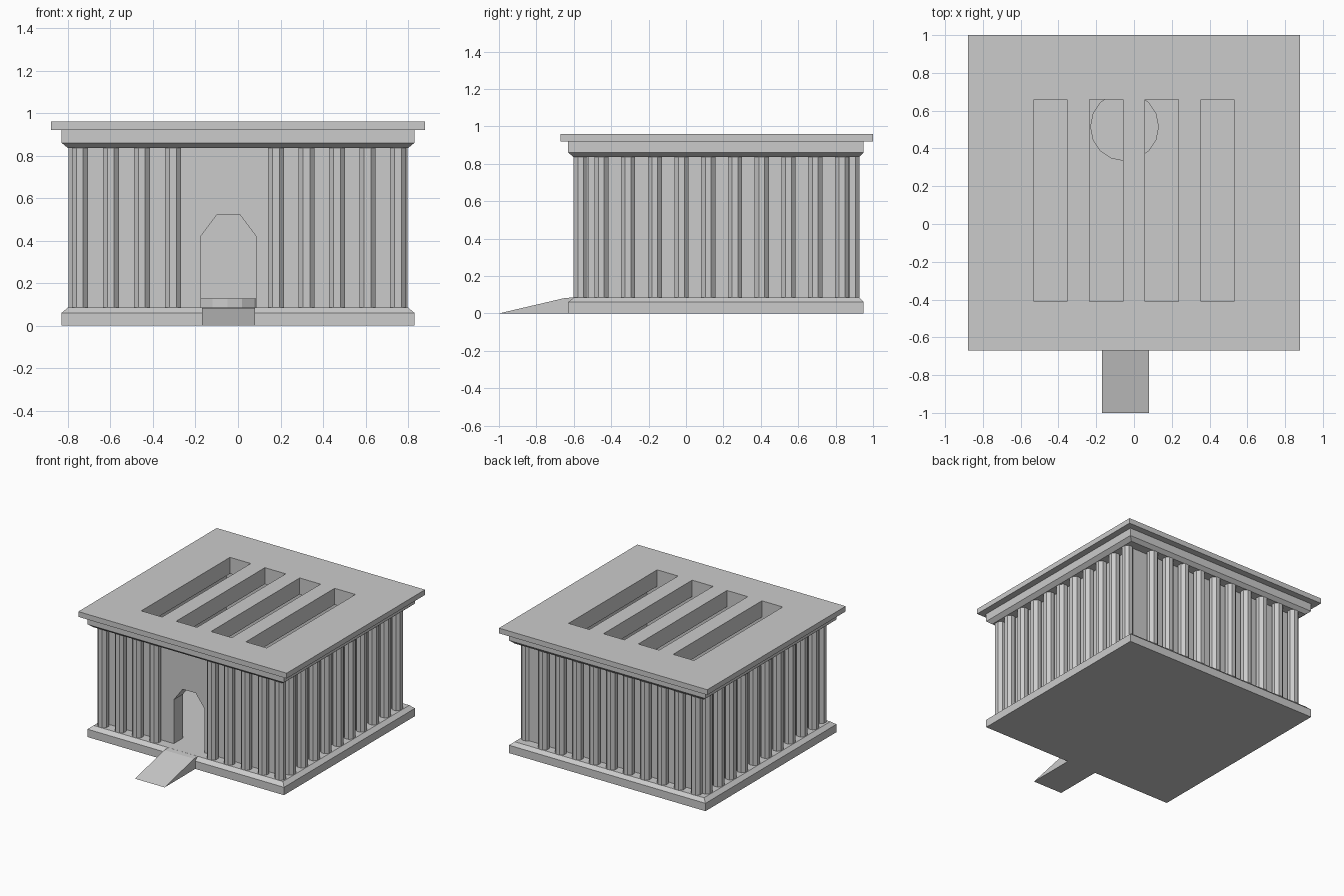
import bpy, bmesh
from math import cos, sin, pi

if "Cube" in bpy.data.objects:
    bpy.data.objects.remove(bpy.data.objects["Cube"])


def finish(name, bm):
    bmesh.ops.recalc_face_normals(bm, faces=bm.faces[:])
    me = bpy.data.meshes.new(name)
    bm.to_mesh(me)
    bm.free()
    ob = bpy.data.objects.new(name, me)
    bpy.context.collection.objects.link(ob)
    return ob


def stack(name, rings):
    """Closed solid through rectangles given as (x0, x1, y0, y1, z)."""
    bm = bmesh.new()
    loops = [[bm.verts.new(p) for p in
              ((a, c, z), (b, c, z), (b, d, z), (a, d, z))]
             for a, b, c, d, z in rings]
    for lo, hi in zip(loops, loops[1:]):
        for i in range(4):
            j = (i + 1) % 4
            bm.faces.new((lo[i], lo[j], hi[j], hi[i]))
    bm.faces.new(loops[0][::-1])
    bm.faces.new(loops[-1])
    return finish(name, bm)


def box(name, x0, x1, y0, y1, z0, z1):
    return stack(name, [(x0, x1, y0, y1, z0), (x0, x1, y0, y1, z1)])


def extrude(name, points, move):
    """Solid from a flat outline swept along a vector."""
    bm = bmesh.new()
    face = bm.faces.new([bm.verts.new(p) for p in points])
    new = bmesh.ops.extrude_face_region(bm, geom=[face], use_keep_orig=True)
    bmesh.ops.translate(bm, vec=move,
                        verts=[v for v in new["geom"] if isinstance(v, bmesh.types.BMVert)])
    return finish(name, bm)


def prism(name, x, y, z0, z1, r, n, turn):
    pts = [(x + r * cos(turn + 2 * pi * i / n), y + r * sin(turn + 2 * pi * i / n), z0)
           for i in range(n)]
    return extrude(name, pts, (0, 0, z1 - z0))


def cut(target, cutters):
    bpy.context.view_layer.objects.active = target
    for c in cutters:
        m = target.modifiers.new("cut", 'BOOLEAN')
        m.operation, m.solver, m.object = 'DIFFERENCE', 'EXACT', c
        bpy.ops.object.modifier_apply(modifier=m.name)
        bpy.data.objects.remove(c)


FLOOR, CEIL = 0.085, 0.835

# Base slab with bevelled upper edge
stack("base", [(-.83, .83, -.63, .95, 0), (-.83, .83, -.63, .95, .06),
               (-.80, .80, -.60, .925, FLOOR)])

# Cornice and overhanging roof in one piece, with four skylight slots
roof = stack("roof", [(-.80, .80, -.60, .925, CEIL), (-.83, .83, -.63, .95, .86),
                      (-.83, .83, -.63, .95, .92), (-.88, .88, -.67, 1, .92),
                      (-.88, .88, -.67, 1, .96)])
cut(roof, [box("slot_cutter", x - .088, x + .088, -.41, .66, .7, 1.1)
           for x in (-.442, -.147, .147, .442)])

# Hollow walls with a clipped-top doorway
walls = box("walls", -.73, .73, -.525, .855, FLOOR, CEIL)
room = box("room_cutter", -.62, .62, -.415, .745, 0, 1)
door = extrude("door_cutter",
               [(x, -.7, z) for x, z in ((-.175, 0), (.085, 0), (.085, .42),
                                         (.01, .52), (-.10, .52), (-.175, .42))],
               (0, .5, 0))
cut(walls, [room, door])

# Octagonal columns on all four sides
STEP = 0.1435
spots = [(-.744 + .146 * i, -.563) for i in range(4)]
spots += [(.179 + STEP * i, -.563) for i in range(5)]
spots += [(.578 - STEP * i, .89) for i in range(10)]
spots += [(s * .76, -.453 + .143 * i) for s in (-1, 1) for i in range(10)]
for x, y in spots:
    prism("column", x, y, FLOOR, CEIL, .0375 / cos(pi / 8), 8, pi / 8)

# Round dais inside the room
prism("dais", -.05, .515, FLOOR, .127, .182, 16, 0)

# Entrance ramp
extrude("ramp", [(-.17, y, z) for y, z in ((-1, 0), (-.645, .083), (-.59, FLOOR), (-.59, 0))],
        (.25, 0, 0))
